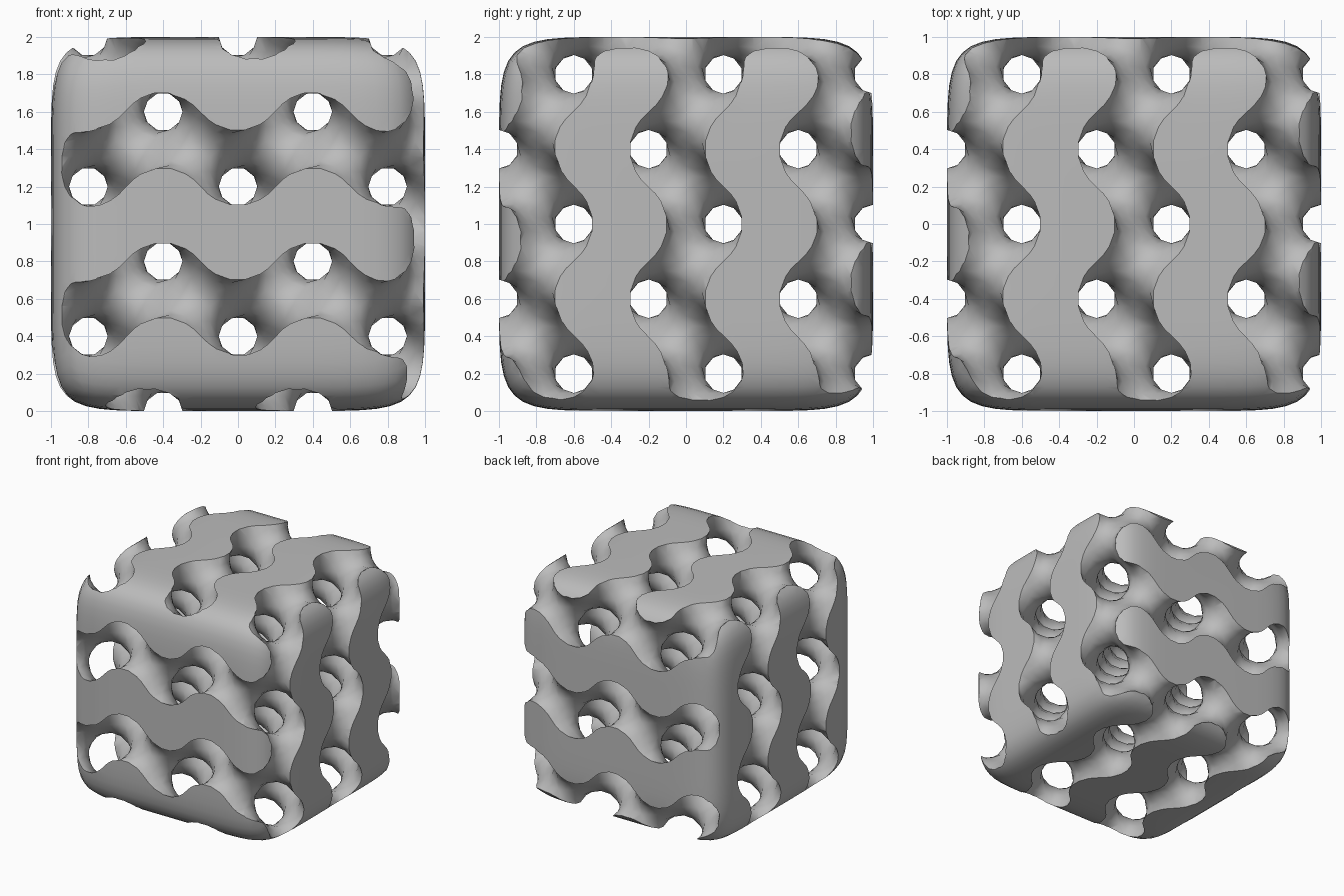
import bpy, bmesh, math
from mathutils import Vector

if "Cube" in bpy.data.objects:
    bpy.data.objects.remove(bpy.data.objects["Cube"])

PERIOD = 0.8      # size of one repeat of the wavy lattice
STEP = 0.08       # facet size of the lattice walls
HALF = 1.2        # sampled half size, larger than the block
CELLS = round(2 * HALF / STEP)
ROUNDING = 8      # higher is boxier


def lattice(p):
    """Gyroid field, negative inside the solid."""
    x, y, z = (2 * math.pi / PERIOD * c for c in p)
    return (math.sin(x) * math.cos(y) + math.sin(y) * math.cos(z)
            + math.sin(z) * math.cos(x))


def field(p):
    """Lattice closed off by a cube just outside the block."""
    return max(lattice(p), 8 * (max(abs(c) for c in p) - 1.1))


def settle(p):
    """Slide a point onto the lattice surface."""
    h = 0.001
    for _ in range(3):
        axes = [Vector([h if i == a else 0 for i in range(3)]) for a in range(3)]
        grad = Vector([(lattice(p + d) - lattice(p - d)) / (2 * h) for d in axes])
        p = p - grad * lattice(p) / max(grad.length_squared, 1)
    return p


def grid_point(i):
    return Vector([c * STEP - HALF for c in i])


def shifted(i, axis, amount):
    return tuple(c + amount * (a == axis) for a, c in enumerate(i))


def add_object(name, bm):
    mesh = bpy.data.meshes.new(name)
    bm.to_mesh(mesh)
    bm.free()
    obj = bpy.data.objects.new(name, mesh)
    bpy.context.collection.objects.link(obj)
    obj.location.z = 1
    return obj


# Wavy lattice: find grid edges that cross the surface
span = range(CELLS + 1)
values = {(i, j, k): field(grid_point((i, j, k)))
          for i in span for j in span for k in span}
crossings = []
cell_points = {}
for i, value in values.items():
    for axis in range(3):
        n = shifted(i, axis, 1)
        if n not in values or (value < 0) == (values[n] < 0):
            continue
        t = value / (value - values[n])
        hit = grid_point(i).lerp(grid_point(n), t)
        u, v = (axis + 1) % 3, (axis + 2) % 3
        ring = [i, shifted(i, u, -1), shifted(shifted(i, u, -1), v, -1), shifted(i, v, -1)]
        crossings.append(ring if value < 0 else ring[::-1])
        for cell in ring:
            cell_points.setdefault(cell, []).append(hit)

# Wavy lattice: one vertex per crossed cell, one quad per crossed edge
bm = bmesh.new()
verts = {}
for cell, hits in cell_points.items():
    p = sum(hits, Vector()) / len(hits)
    if max(abs(c) for c in p) < 1.04:
        p = settle(p)
    verts[cell] = bm.verts.new(p)
for ring in crossings:
    bm.faces.new([verts[cell] for cell in ring])
bmesh.ops.triangulate(bm, faces=bm.faces)
block = add_object("wavy_lattice_block", bm)

# Rounded cube that trims the lattice
bm = bmesh.new()
bmesh.ops.create_cube(bm, size=2)
bmesh.ops.subdivide_edges(bm, edges=bm.edges, cuts=23, use_grid_fill=True)
for v in bm.verts:
    v.co /= sum(abs(c) ** ROUNDING for c in v.co) ** (1 / ROUNDING)
trimmer = add_object("rounded_cube_trimmer", bm)
trimmer.hide_render = True

# Trim the lattice to the rounded cube
trim = block.modifiers.new("trim", 'BOOLEAN')
trim.operation = 'INTERSECT'
trim.solver = 'EXACT'
trim.object = trimmer
bpy.ops.object.select_all(action='DESELECT')
block.select_set(True)
bpy.context.view_layer.objects.active = block
bpy.ops.object.modifier_apply(modifier=trim.name)
bpy.data.objects.remove(trimmer, do_unlink=True)
bpy.ops.object.shade_smooth_by_angle(angle=math.radians(30))

# Plain grey finish
grey = bpy.data.materials.new("plain_grey")
grey.use_nodes = True
colour = (0.5, 0.5, 0.5, 1)
grey.diffuse_color = colour
grey.node_tree.nodes["Principled BSDF"].inputs["Base Color"].default_value = colour
block.data.materials.clear()
block.data.materials.append(grey)
